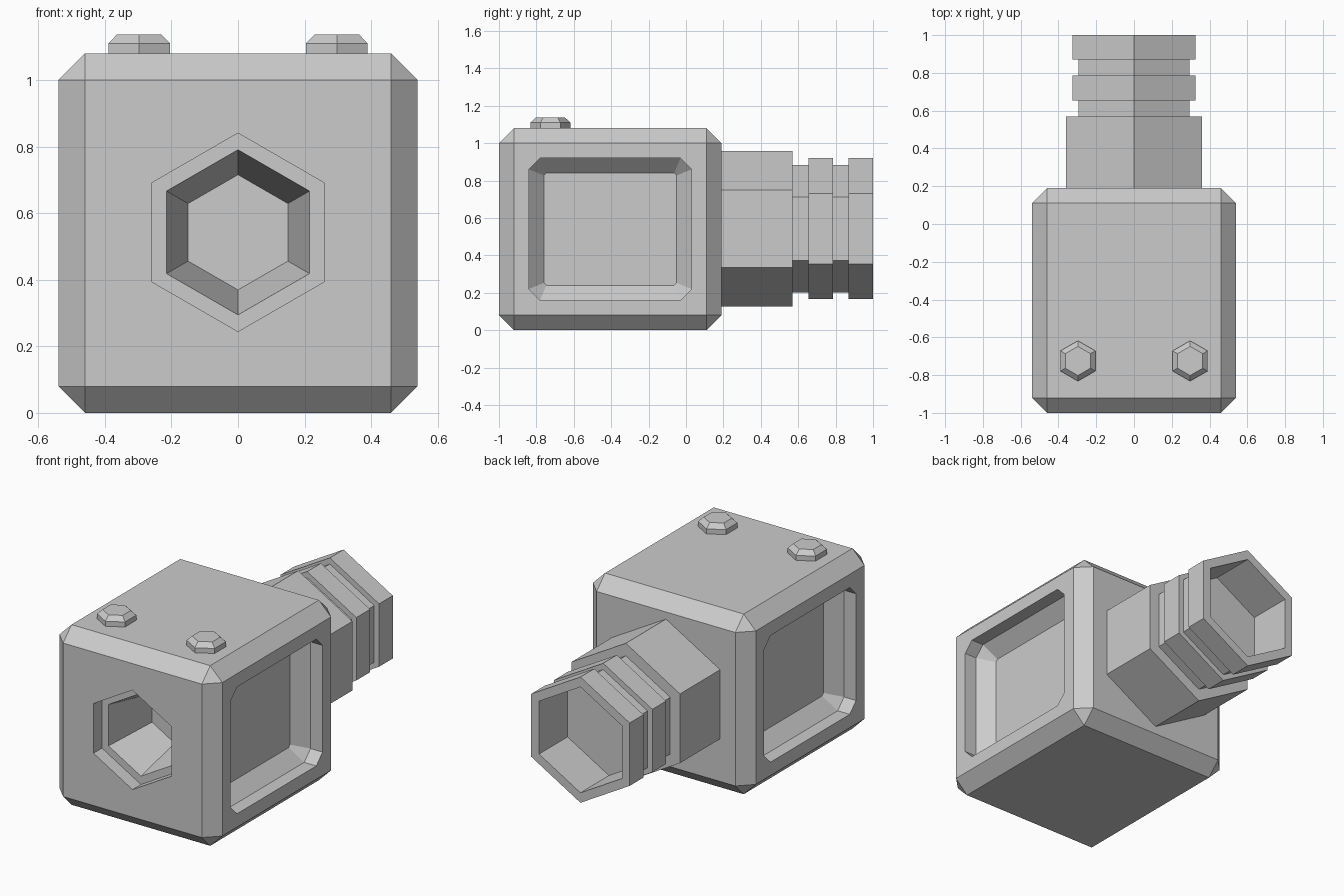
import bpy
import bmesh
from math import cos, sin, pi
from mathutils import Matrix, Vector

if "Cube" in bpy.data.objects:
    bpy.data.objects.remove(bpy.data.objects["Cube"])

grey = bpy.data.materials.new("plain_grey")
grey.use_nodes = True
GREY = (0.6, 0.6, 0.6, 1)
grey.diffuse_color = GREY
grey.node_tree.nodes["Principled BSDF"].inputs["Base Color"].default_value = GREY

AXIS_Z = 0.5425     # height of the barrel axis
FRONT, BACK = -1.0, 0.19


def hexagon(r):
    return [(r * sin(i * pi / 3), r * cos(i * pi / 3)) for i in range(6)]


def cut_rect(w, h, c):
    """Rectangle of half sizes w, h with corners cut by c."""
    return [(w, c - h), (w, h - c), (w - c, h), (c - w, h),
            (-w, h - c), (-w, c - h), (c - w, -h), (w - c, -h)]


def finish(name, bm):
    bmesh.ops.recalc_face_normals(bm, faces=bm.faces)
    mesh = bpy.data.meshes.new(name)
    bm.to_mesh(mesh)
    bm.free()
    mesh.materials.append(grey)
    ob = bpy.data.objects.new(name, mesh)
    bpy.context.collection.objects.link(ob)
    return ob


def loft(name, rings, origin, u, v, w):
    """Join (outline, distance along w) rings into a closed solid."""
    bm = bmesh.new()
    o, u, v, w = map(Vector, (origin, u, v, w))
    loops = [[bm.verts.new(o + u * a + v * b + w * d) for a, b in pts] for pts, d in rings]
    for lo, hi in zip(loops, loops[1:]):
        n = len(lo)
        for i in range(n):
            bm.faces.new((lo[i], lo[(i + 1) % n], hi[(i + 1) % n], hi[i]))
    bm.faces.new(loops[0])
    bm.faces.new(loops[-1])
    return finish(name, bm)


def carve(target, cutter):
    mod = target.modifiers.new("carve", "BOOLEAN")
    mod.operation = "DIFFERENCE"
    mod.solver = "EXACT"
    mod.object = cutter
    bpy.context.view_layer.objects.active = target
    bpy.ops.object.modifier_apply(modifier=mod.name)
    bpy.data.objects.remove(cutter)


# Chamfered housing
bm = bmesh.new()
bmesh.ops.create_cube(bm, size=1, matrix=Matrix.Translation((0, (FRONT + BACK) / 2, 0.54))
                      @ Matrix.Diagonal((1.08, BACK - FRONT, 1.08, 1)))
bmesh.ops.bevel(bm, geom=bm.edges[:], offset=0.08, segments=1, affect="EDGES")
housing = finish("housing", bm)

# Side recesses: straight wall, then a sloped edge down to the floor
for side in (-1, 1):
    wide, narrow = cut_rect(0.435, 0.38, 0.06), cut_rect(0.355, 0.3, 0.013)
    carve(housing, loft("recess_cutter", [(wide, -0.1), (wide, 0.08), (narrow, 0.16)],
                        (side * 0.54, -0.405, 0.54), (0, 1, 0), (0, 0, 1), (-side, 0, 0)))

# Stepped hexagonal socket in the front
carve(housing, loft("socket_cutter",
                    [(hexagon(r), d) for r, d in
                     ((0.298, -0.1), (0.298, 0.08), (0.248, 0.08), (0.173, 0.4))],
                    (0, FRONT, AXIS_Z), (1, 0, 0), (0, 0, 1), (0, 1, 0)))

# Hexagonal barrel with two grooves and an open bore
sections = [(0.415, 0.19, 0.57), (0.34, 0.57, 0.655), (0.377, 0.655, 0.785),
            (0.34, 0.785, 0.87), (0.377, 0.87, 1.0)]
rings = [(hexagon(r), y) for r, start, end in sections for y in (start, end)]
rings += [(hexagon(0.317), 1.0), (hexagon(0.317), 0.73)]
loft("barrel", rings, (0, 0, AXIS_Z), (1, 0, 0), (0, 0, 1), (0, 1, 0))

# Hexagonal bolts on the top
for name, x in (("bolt_left", 0.297), ("bolt_right", -0.297)):
    loft(name, [(hexagon(0.107), 0), (hexagon(0.107), 0.03), (hexagon(0.077), 0.057)],
         (x, -0.725, 1.08), (1, 0, 0), (0, 1, 0), (0, 0, 1))
